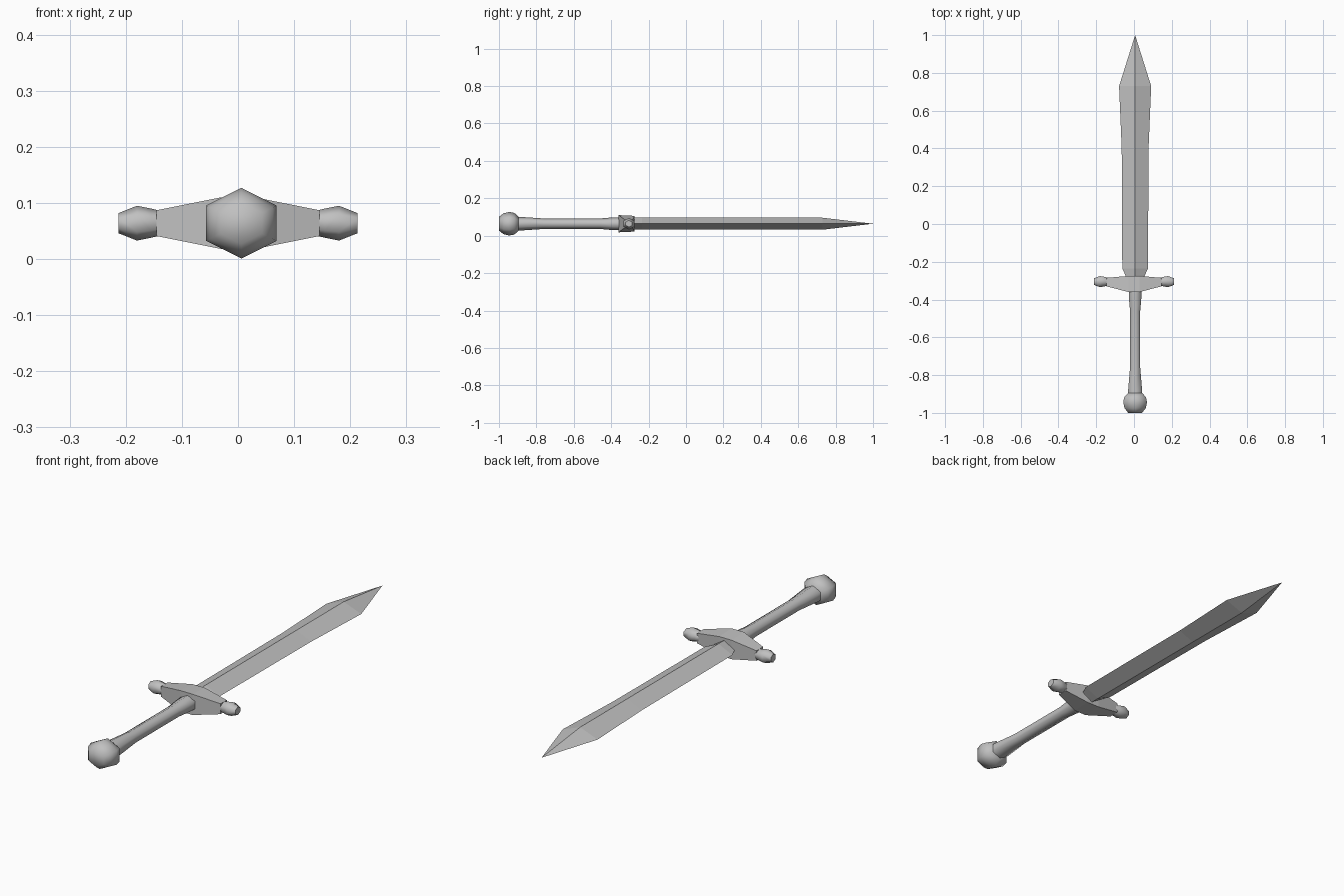
import bpy, bmesh, math
from mathutils import Vector

cube = bpy.data.objects.get("Cube")
if cube:
    bpy.data.objects.remove(cube)

GREY = (0.53, 0.53, 0.53, 1)
metal = bpy.data.materials.new("plain grey")
metal.use_nodes = True
metal.diffuse_color = GREY
metal.node_tree.nodes["Principled BSDF"].inputs["Base Color"].default_value = GREY

AXIS_X, AXIS_Z = 0.006, 0.064   # centre line of blade and handle


def loft(name, rings, smooth=None):
    """Skin a list of equal-length rings and cap both ends."""
    bm = bmesh.new()
    loops = [[bm.verts.new(p) for p in ring] for ring in rings]
    n = len(loops[0])
    for a, b in zip(loops, loops[1:]):
        for i in range(n):
            j = (i + 1) % n
            bm.faces.new((a[i], a[j], b[j], b[i]))
    bm.faces.new(loops[0])
    bm.faces.new(loops[-1])
    bmesh.ops.remove_doubles(bm, verts=bm.verts, dist=0.0005)
    bmesh.ops.recalc_face_normals(bm, faces=bm.faces)
    mesh = bpy.data.meshes.new(name)
    bm.to_mesh(mesh)
    bm.free()
    mesh.materials.append(metal)
    obj = bpy.data.objects.new(name, mesh)
    bpy.context.collection.objects.link(obj)
    if smooth:
        bpy.ops.object.select_all(action="DESELECT")
        obj.select_set(True)
        bpy.context.view_layer.objects.active = obj
        bpy.ops.object.shade_smooth_by_angle(angle=math.radians(smooth))
    return obj


def hexagon(y, width, height):
    """Six-sided ring across y with a corner pointing up."""
    wide = width / math.cos(math.radians(30))
    return [Vector((AXIS_X + wide * math.sin(k * math.pi / 3), y,
                    AXIS_Z + height * math.cos(k * math.pi / 3))) for k in range(6)]


# Blade: diamond section swelling before the point
def diamond(y, w, h):
    return [(AXIS_X + w, y, AXIS_Z), (AXIS_X, y, AXIS_Z + h),
            (AXIS_X - w, y, AXIS_Z), (AXIS_X, y, AXIS_Z - h)]


loft("blade", [diamond(*s) for s in (
    (-0.29, 0.045, 0.032), (-0.27, 0.052, 0.032), (-0.235, 0.068, 0.032),
    (0.4, 0.071, 0.032), (0.73, 0.085, 0.032), (1.0, 0.0, 0.0))])

# Grip: flared at both ends
loft("grip", [hexagon(*s) for s in (
    (-0.91, 0.037, 0.036), (-0.88, 0.037, 0.036), (-0.76, 0.027, 0.028),
    (-0.46, 0.027, 0.028), (-0.39, 0.033, 0.034), (-0.34, 0.034, 0.035))], 65)

# Pommel: faceted ball
loft("pommel", [hexagon(*s) for s in (
    (-1.0, 0.037, 0.037), (-0.975, 0.056, 0.056), (-0.945, 0.063, 0.063),
    (-0.918, 0.058, 0.058), (-0.895, 0.038, 0.038))], 65)


# Guard: box section tapering outward; front taller than back
def box(x, front, back, tall, low):
    return [(x, front, AXIS_Z + tall), (x, back, AXIS_Z + low),
            (x, back, AXIS_Z - low), (x, front, AXIS_Z - tall)]


half = [(0.03, -0.36, -0.275, 0.046, 0.042), (0.145, -0.33, -0.285, 0.023, 0.022)]
stations = [(-x, *rest) for x, *rest in reversed(half)] + half
loft("guard", [box(*s) for s in stations])

# Knobs at the guard ends
for side, label in ((1, "left"), (-1, "right")):
    rings = []
    for x, r in ((0.138, 0.022), (0.155, 0.026), (0.18, 0.031), (0.213, 0.018)):
        rings.append([(side * x, -0.305 + r * 1.1 * math.sin(k * math.pi / 3),
                       AXIS_Z + r * math.cos(k * math.pi / 3)) for k in range(6)])
    loft(label + "_guard_knob", rings, 65)
